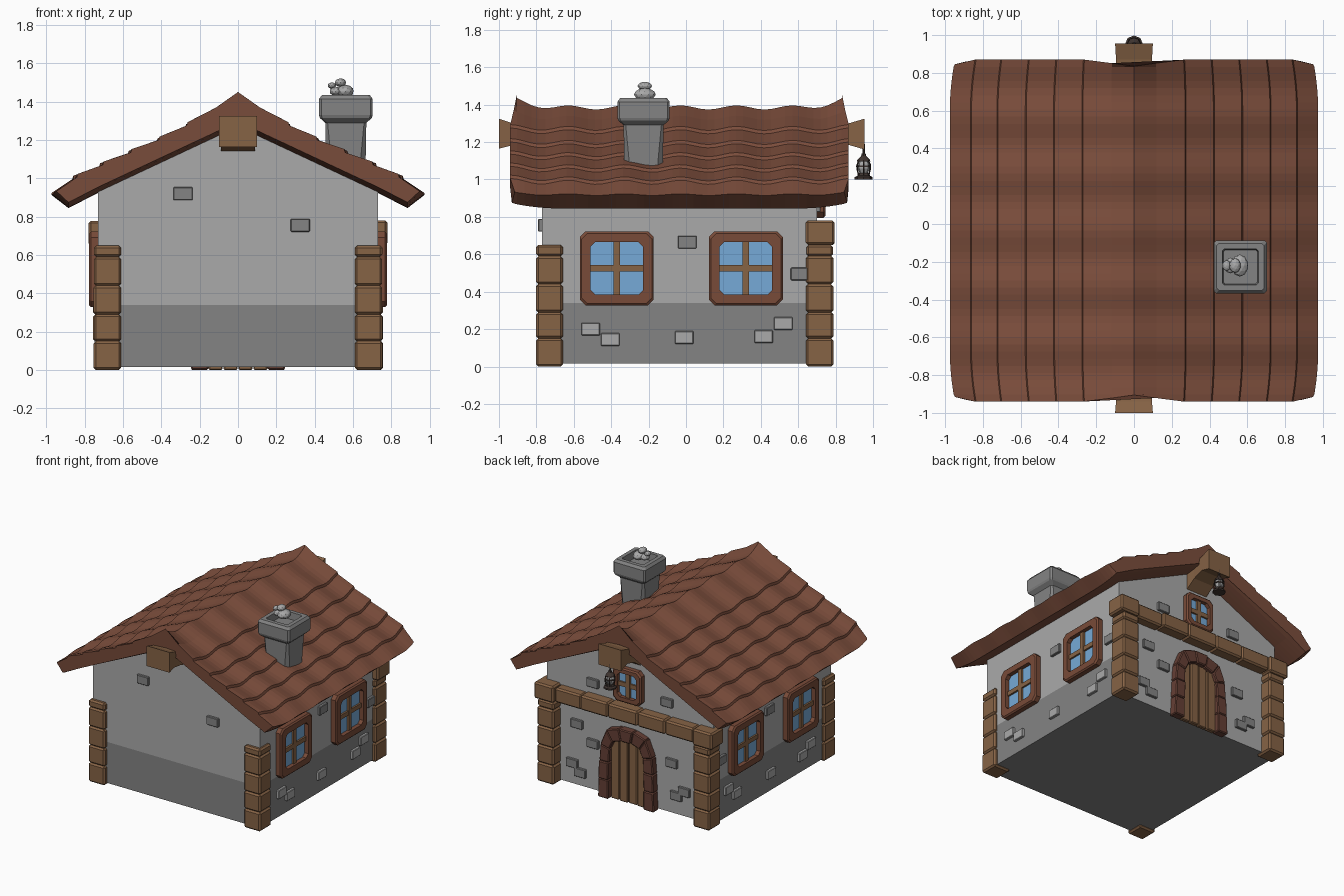
import bpy, bmesh, random
from math import cos, sin, pi
from mathutils import Vector, Matrix

if "Cube" in bpy.data.objects:
    bpy.data.objects.remove(bpy.data.objects["Cube"])

random.seed(4)


def material(name, r, g, b):
    m = bpy.data.materials.new(name)
    m.diffuse_color = (r, g, b, 1)
    m.use_nodes = True
    m.node_tree.nodes["Principled BSDF"].inputs["Base Color"].default_value = m.diffuse_color
    return m


ROOF = material("roof_tile", .20, .075, .045)
WOOD = material("wood", .24, .125, .06)
TRIM = material("trim", .19, .07, .04)
BRICK = material("brick", .13, .05, .035)
GLASS = material("glass", .18, .40, .68)
PLASTER = material("plaster", .40, .40, .40)
STONE = material("stone", .23, .23, .23)
IRON = material("iron", .05, .035, .03)


def finish(name, bm, *mats):
    bmesh.ops.recalc_face_normals(bm, faces=bm.faces)
    me = bpy.data.meshes.new(name)
    bm.to_mesh(me)
    bm.free()
    for m in mats:
        me.materials.append(m)
    ob = bpy.data.objects.new(name, me)
    bpy.context.collection.objects.link(ob)
    return ob


def loft(name, rings, mat):
    """Skin a list of closed rings and cap both ends."""
    bm = bmesh.new()
    vs = [[bm.verts.new(p) for p in r] for r in rings]
    n = len(vs[0])
    for a, b in zip(vs, vs[1:]):
        for i in range(n):
            bm.faces.new((a[i], a[(i + 1) % n], b[(i + 1) % n], b[i]))
    bm.faces.new(vs[0])
    bm.faces.new(vs[-1])
    return finish(name, bm, mat)


def side(normal, dist):
    """Frame lying on a wall: u along the wall, v up, d outwards."""
    n, z = Vector(normal), Vector((0, 0, 1))
    m = Matrix((z.cross(n), z, n)).transposed().to_4x4()
    m.translation = n * dist
    return m


def prism(name, pts, d0, d1, frame, mat, bevel=0):
    ob = loft(name, [[frame @ Vector((u, v, d)) for u, v in pts] for d in (d0, d1)], mat)
    if bevel:
        b = ob.modifiers.new("bevel", "BEVEL")
        b.width, b.segments = bevel, 1
    return ob


def rect(u, v, w, h):
    return [(u - w/2, v - h/2), (u + w/2, v - h/2), (u + w/2, v + h/2), (u - w/2, v + h/2)]


def octa(u, v, w, h, c):
    w, h = w/2, h/2
    return [(u + a, v + b) for a, b in ((-w + c, -h), (w - c, -h), (w, -h + c), (w, h - c),
                                        (w - c, h), (-w + c, h), (-w, h - c), (-w, -h + c))]


FRONT, BACK = side((0, -1, 0), .77), side((0, 1, 0), .70)
RIGHT, LEFT = side((1, 0, 0), .73), side((-1, 0, 0), .73)

# walls: pentagon house body, darker below the band line
body = [(-.73, .015), (.73, .015), (.73, .34), (.73, .97), (0, 1.30), (-.73, .97), (-.73, .34)]
walls = loft("walls", [[(x, y, z) for x, z in body] for y in (-.77, .70)], PLASTER)
walls.data.materials.append(STONE)
bm = bmesh.new()
bm.from_mesh(walls.data)
bmesh.ops.bisect_plane(bm, geom=bm.verts[:] + bm.edges[:] + bm.faces[:],
                       plane_co=(0, 0, .34), plane_no=(0, 0, 1))
for f in bm.faces:
    c = f.calc_center_median()
    f.material_index = int(c.z < .33 and c.y < .69)
bm.to_mesh(walls.data)
bm.free()

# roof: stepped tile courses, rippled along the ridge, lifted at the gable ends
line = [(0, 1.385), (.12, 1.33), (.27, 1.255), (.42, 1.18), (.57, 1.115), (.72, 1.05), (.86, .985), (.975, .915)]


def roof_ring(y):
    t = abs((y + .035) / .905)
    end = max(0, (t - .7) / .3)
    ripple = .011 * cos(2 * pi * (y + .03) / .3)
    squeeze = 1 - .028 * end**2
    half = []
    for i, (x, z) in enumerate(line):
        if i > 1:
            half.append((x, z + (.018 if i < 7 else .004)))
        if i < 7:
            half.append((x + (.006 if i > 1 else 0), z))
    half = [(x * squeeze, z + ripple * (1 - (x > .95) * .6)
             + end**2 * (.045 * max(0, 1 - x / .2) + .01)) for x, z in half]
    under = [(x, z + .03 * end**2) for x, z in ((.885, .845), (.73, .925), (.1, 1.22), (0, 1.27))]
    sec = half + under
    pull = lambda x: y - (.035 * max(0, 1 - x / .25) + .03 * max(0, (x - .85) / .12)) * (end >= .99) * (1 if y > 0 else -1)
    right = [(x, pull(x), z) for x, z in sec]
    left = [(-x, yy, z) for x, yy, z in right[1:-1]]
    return right + left[::-1]


loft("roof", [roof_ring(-.94 + 1.81 * i / 48) for i in range(49)], ROOF)

# ridge beam with flared ends
loft("ridge_beam", [[(-w, y, a), (w, y, a), (w, y, b), (-w, y, b)] for y, w, a, b in
                    ((-1, .10, 1.165, 1.325), (-.94, .095, 1.18, 1.305), (-.85, .09, 1.165, 1.29),
                     (-.76, .09, 1.14, 1.28), (.69, .09, 1.10, 1.28), (.78, .09, 1.16, 1.29),
                     (.87, .095, 1.185, 1.30), (.955, .10, 1.16, 1.325))], WOOD)

# corner posts: stacked blocks
for sx in (-1, 1):
    for y0 in (-.73, .715):
        levels = (0, .15, .29, .44, .59, .65)
        for i, (a, b) in enumerate(zip(levels, levels[1:])):
            g = random.uniform(-.003, .003)
            prism("corner_post_block", rect(y0, (a + b) / 2, .145 + g, b - a),
                  -.12, .025 + g, RIGHT if sx > 0 else side((-1, 0, 0), .73) @ Matrix.Diagonal((-1, 1, 1, 1)),
                  WOOD, .012)

# lintel beam across the door wall
xs = (-.78, -.61, -.36, -.12, .14, .38, .61, .78)
for a, b in zip(xs, xs[1:]):
    g = random.uniform(-.008, .008)
    big = abs(a + b) > 1.3
    prism("lintel_beam_block", rect(-(a + b) / 2, .715 + g / 2, b - a, .13 if big else .115),
          -.06, .095 if big else .08 + g, BACK, WOOD, .012)


# windows: chamfered frame, glass and cross bars
def window(frame, u, v, w, h, border, out):
    o = octa(u, v, w, h, .03)
    i = octa(u, v, w - 2 * border, h - 2 * border, .025)
    at = lambda pts, d: [frame @ Vector((p, q, d)) for p, q in pts]
    ob = loft("window_frame", [at(o, -.01), at(o, out - .01), at(octa(u, v, w - .02, h - .02, .03), out),
                               at(i, out), at(i, .012)], TRIM)
    prism("window_glass", i, -.005, .014, frame, GLASS)
    prism("window_bar_upright", rect(u, v, .035, h - 2 * border), 0, .03, frame, WOOD)
    prism("window_bar_cross", rect(u, v, w - 2 * border, .035), 0, .028, frame, WOOD)


for f, s in ((RIGHT, 1), (LEFT, -1)):
    for y in (-.37, .32):
        window(f, s * y, .525, .395, .395, .057, .047)
window(BACK, 0, .93, .25, .27, .04, .045)

# door: planks inside an arch of bricks
for i in range(4):
    u = -.117 + i * .078
    prism("door_plank", rect(u, .25, .072, .5), -.01, .022 + .006 * (i % 2), BACK, WOOD, .006)
outer = [(.245, 0), (.24, .15), (.235, .29), (.225, .42), (.17, .55), (.06, .585)]
inner = [(.155, 0), (.155, .15), (.15, .29), (.145, .40), (.115, .465), (.04, .49)]
outer += [(-u, v) for u, v in outer[::-1]]
inner += [(-u, v) for u, v in inner[::-1]]
for i in range(len(outer) - 1):
    prism("door_arch_brick", [outer[i], outer[i + 1], inner[i + 1], inner[i]], -.01,
          .05 + random.uniform(0, .012), BACK, BRICK, .007)

# loose wall stones
for f, mat, spots in (
        (FRONT, STONE, ((-.287, .92), (.325, .755))),
        (RIGHT, STONE, ((.007, .665), (.61, .495))),
        (LEFT, STONE, ((-.007, .665), (-.61, .495))),
        (RIGHT, PLASTER, ((-.51, .20), (-.405, .145), (-.01, .155), (.415, .16), (.52, .23))),
        (LEFT, PLASTER, ((.51, .20), (.405, .145), (.01, .155), (-.415, .16), (-.52, .23))),
        (BACK, STONE, ((-.32, .38), (-.50, .18), (-.43, .12), (-.46, .50), (-.32, .86),
                       (.37, .41), (.48, .21), (.41, .16), (.33, .88)))):
    for u, v in spots:
        prism("wall_stone", rect(u, v, .10, .068), -.01, .02, f, mat, .004)


# chimney: shaft, flared cap and hollow top
def square(r, z, c=.012):
    return [(.563 + x, -.227 + y, z) for x, y in octa(0, 0, 2 * r, 2 * r, c)]


loft("chimney", [square(r, z, c) for r, z, c in (
    (.10, 1.0, .03), (.104, 1.12, .025), (.107, 1.29, .012), (.135, 1.315, .012), (.14, 1.33, .012), (.14, 1.415, .012),
    (.125, 1.435, .012), (.095, 1.435, .01), (.09, 1.38, .01))], STONE)

# smoke puffs
for x, y, z, r in ((.51, -.22, 1.455, .032), (.535, -.22, 1.50, .03), (.56, -.22, 1.455, .045), (.49, -.22, 1.485, .022)):
    bm = bmesh.new()
    bmesh.ops.create_icosphere(bm, subdivisions=2, radius=r,
                               matrix=Matrix.Translation((x, y, z)) @ Matrix.Diagonal((1, 1.3, .75, 1)))
    finish("smoke_puff", bm, PLASTER)


# lantern hanging from the beam
def turned(name, prof, mat, n=8):
    return loft(name, [[(r * cos(2*pi*i/n), .95 + r * sin(2*pi*i/n), z) for i in range(n)] for r, z in prof], mat)


turned("lantern_base", ((.048, 1.0), (.048, 1.012), (.034, 1.02), (.03, 1.035)), IRON)
turned("lantern_glass", ((.022, 1.035), (.034, 1.06), (.032, 1.085), (.024, 1.10)), PLASTER)
turned("lantern_cap", ((.036, 1.095), (.034, 1.105), (.014, 1.125), (.01, 1.14)), IRON)
turned("lantern_hook", ((.006, 1.135), (.006, 1.19)), IRON)
turned("lantern_band", ((.037, 1.066), (.04, 1.068), (.04, 1.074), (.037, 1.076)), IRON)
for k in range(6):
    a = k * pi / 3
    ring = lambda r, z: [(r * cos(a) + .004 * cos(b), .95 + r * sin(a) + .004 * sin(b), z)
                         for b in (0, pi / 2, pi, 1.5 * pi)]
    loft("lantern_bar", [ring(.03, 1.02), ring(.04, 1.055), ring(.04, 1.08), ring(.03, 1.10)], IRON)
